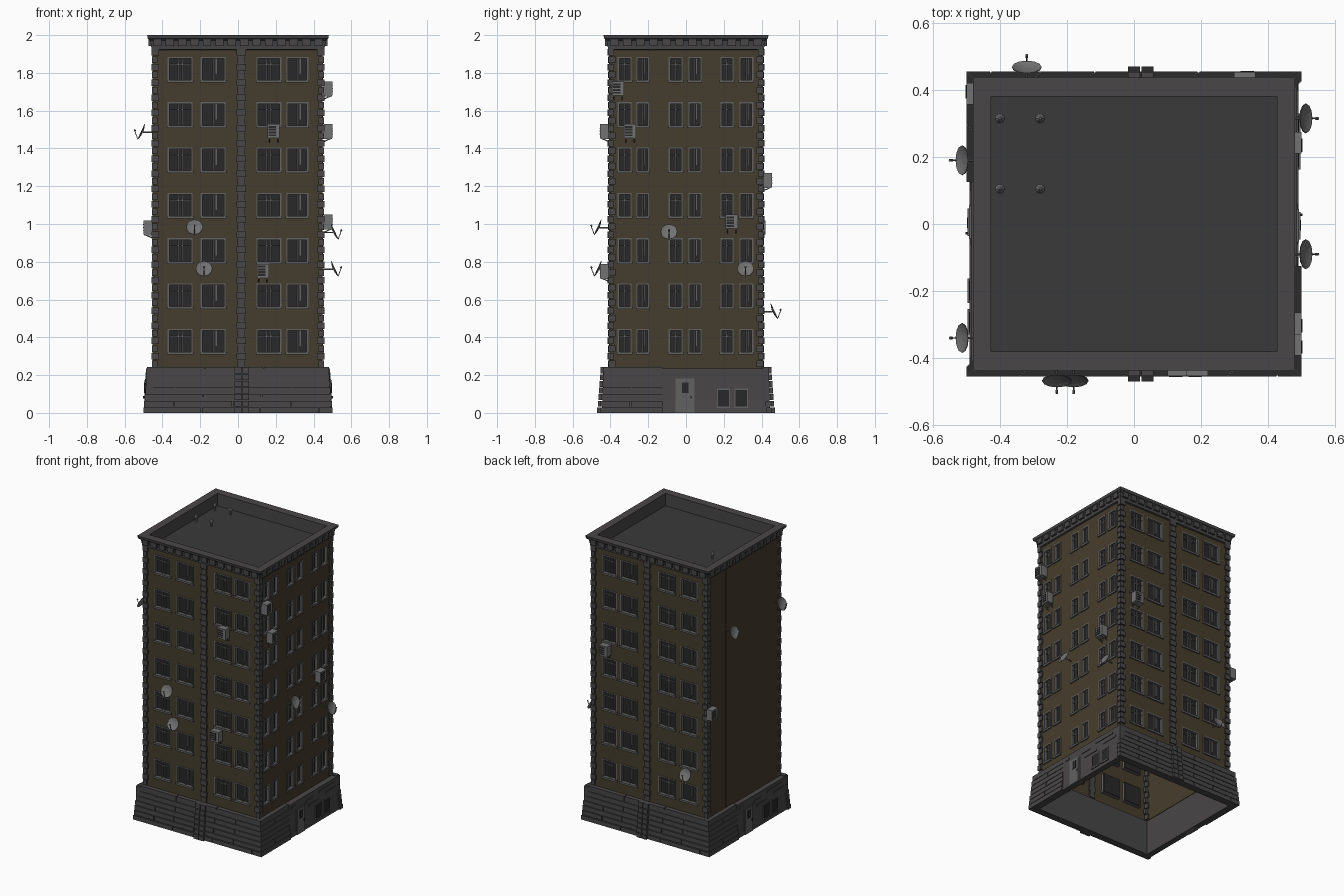
import bpy, bmesh
from math import radians, pi
from mathutils import Matrix, Vector

if "Cube" in bpy.data.objects:
    bpy.data.objects.remove(bpy.data.objects["Cube"])

def mat(name, c):
    m = bpy.data.materials.new(name)
    m.diffuse_color = (*c, 1)
    m.use_nodes = True
    m.node_tree.nodes["Principled BSDF"].inputs["Base Color"].default_value = m.diffuse_color
    return m

BROWN = mat("brown_plaster", (0.060, 0.046, 0.026))
STONE = mat("dark_stone", (0.066, 0.062, 0.064))
ROOF = mat("roof_felt", (0.042, 0.042, 0.042))
FRAME = mat("frame_grey", (0.12, 0.12, 0.12))
GLASS = mat("dark_glass", (0.022, 0.021, 0.021))
METAL = mat("light_metal", (0.17, 0.17, 0.17))

parts = {}
def part(name, m):
    if name not in parts:
        parts[name] = (bmesh.new(), m)
    return parts[name][0]

# Facades: 0 front, 1 right, 2 back, 3 left; local u runs along the wall, d outward
ROT = [Matrix.Rotation(k * pi / 2, 4, 'Z') for k in range(4)]
HX, HY = 0.447, 0.402
DEPTH = [HY, HX, HY, HX]
HALF = [HX, HY, HX, HY]

def box(bm, k, u0, u1, d0, d1, z0, z1):
    M = (ROT[k] @ Matrix.Translation(((u0 + u1) / 2, -(d0 + d1) / 2, (z0 + z1) / 2))
         @ Matrix.Diagonal((abs(u1 - u0), abs(d1 - d0), z1 - z0, 1)))
    bmesh.ops.create_cube(bm, size=1, matrix=M)

def rod(bm, a, b, r, M=Matrix(), r2=None):
    a, b = M @ Vector(a), M @ Vector(b)
    q = (b - a).to_track_quat('Z', 'Y').to_matrix().to_4x4()
    bmesh.ops.create_cone(bm, cap_ends=True, segments=8, radius1=r, radius2=r if r2 is None else r2,
                          depth=(b - a).length, matrix=Matrix.Translation((a + b) / 2) @ q)

def loft(bm, rings, closed=False, fill=False):
    R = [[bm.verts.new((sx * x, sy * y, z)) for sx, sy in ((-1, -1), (1, -1), (1, 1), (-1, 1))]
         for x, y, z in rings]
    for a, b in zip(R, R[1:] + ([R[0]] if closed else [])):
        for i in range(4):
            j = (i + 1) % 4
            bm.faces.new((a[i], a[j], b[j], b[i]))
    if fill:
        bm.faces.new(R[-1])

# Walls: a grid of quads that leaves the window openings free
FLOORS = [(0.313 + 0.24 * i, 0.445 + 0.24 * i) for i in range(7)]
front_cols = [(-0.372, -0.24), (-0.198, -0.066), (0.098, 0.23), (0.256, 0.372)]
side_cols = [(-0.362, -0.288), (-0.262, -0.196), (-0.092, -0.018), (0.012, 0.082), (0.182, 0.252), (0.283, 0.357)]
COLS = [front_cols, side_cols, sorted((-b, -a) for a, b in front_cols), []]

def wall(k):
    bm, d = part("walls", BROWN), DEPTH[k]
    us = [-HALF[k]] + [e for c in COLS[k] for e in c] + [HALF[k]]
    zs = [0.235] + [e for f in FLOORS for e in f] + [1.935]
    for i in range(len(us) - 1):
        for j in range(len(zs) - 1):
            if i % 2 and j % 2:
                continue
            q = [(us[i], zs[j]), (us[i + 1], zs[j]), (us[i + 1], zs[j + 1]), (us[i], zs[j + 1])]
            bm.faces.new([bm.verts.new(ROT[k] @ Vector((u, -d, z))) for u, z in q])

def window(k, u0, u1, z0, z1, style):
    f, g, d, t = part("window_frames", FRAME), part("window_glass", GLASS), DEPTH[k], 0.009
    box(g, k, u0, u1, d - 0.024, d - 0.016, z0, z1)
    for a, b in ((u0, u0 + t), (u1 - t, u1)):
        box(f, k, a, b, d - 0.02, d + 0.003, z0, z1)
    box(f, k, u0, u1, d - 0.02, d + 0.003, z1 - t, z1)
    box(f, k, u0 - 0.004, u1 + 0.004, d - 0.02, d + 0.009, z0 - 0.004, z0 + t)
    w = u1 - u0
    for m in ((0.42, 0.58) if style and w > 0.1 else (0.5,)):
        box(f, k, u0 + m * w - 0.004, u0 + m * w + 0.004, d - 0.018, d - 0.006, z0, z1)
    if style:
        box(f, k, u0, u1, d - 0.018, d - 0.008, z1 - 0.042, z1 - 0.036)
    else:
        box(f, k, u0 + 0.6 * w, u0 + 0.66 * w, d - 0.018, d - 0.01, z0 + 0.04, z1)

for k in range(4):
    wall(k)
    for i, (a, b) in enumerate(COLS[k]):
        for z0, z1 in FLOORS:
            window(k, a, b, z0, z1, i % 2 == 0)
# Blank panel on the left wall
box(part("blank_wall_panel", BROWN), 3, -0.2, HY, HX - 0.01, HX + 0.005, 0.235, 1.93)

# Corner quoins and central pilasters
n = 42
h = 1.69 / n
for i in range(n):
    z0 = 0.24 + i * h
    a, b = (0.030, 0.020) if i % 2 else (0.020, 0.030)
    o = 0.011 if i % 2 else 0.008
    for sx in (-1, 1):
        for sy in (-1, 1):
            box(part("corner_quoins", STONE), 0, sx * (HX + o), sx * (HX - a),
                sy * (HY + o), sy * (HY - b), z0 + 0.003, z0 + h - 0.003)
    for k, u in ((0, 0.018), (2, -0.018)):
        w = 0.025 if i % 2 else 0.020
        box(part("central_pilasters", STONE), k, u - w, u + w, HY - 0.01, HY + o + 0.002, z0 + 0.003, z0 + h - 0.003)
for k, u in ((0, 0.018), (2, -0.018)):
    box(part("central_pilasters", STONE), k, u - 0.018, u + 0.018, HY - 0.01, HY + 0.005, 0.24, 1.93)

# Plinth: hollow tapered core with long stone courses
loft(part("plinth_core", STONE), [(0.45, 0.405, 0), (0.491, 0.446, 0), (0.477, 0.432, 0.236),
                                  (0.44, 0.395, 0.236)], closed=True)
rows = 7
rh = 0.242 / rows
for k in range(4):
    bm = part("plinth_courses", STONE)
    for r in range(rows):
        z0, z1 = r * rh, (r + 1) * rh - (0.005 if r < rows - 1 else 0)
        out = 0.053 - 0.018 * r / (rows - 1)
        d, e = DEPTH[k] + out, HALF[k] + out
        u, end = -e, (e if k % 2 == 0 else -0.125)
        step = 0.16 if r % 2 else 0.31
        while u < end:
            v = min(u + step, end)
            if end - v < 0.06:
                v = end
            box(bm, k, u, v - (0.005 if v < end else 0), d - 0.03, d, z0, z1)
            u, step = v, 0.31
        if k % 2 == 0:
            c = 0.02 if k == 0 else -0.02
            for s in (-1, 1):
                box(part("plinth_pilasters", STONE), k, c + s * 0.002, c + s * 0.038, d - 0.02, d + 0.015, z0, z1)

# Entrance side: door, service hatches and patches of exposed stone
for k in (1, 3):
    p, f, g = part("entrance_panel", STONE), part("doors", FRAME), part("hatches", GLASS)
    box(p, k, -0.125, 0.44, 0.45, 0.487, 0, 0.236)
    box(f, k, -0.055, 0.045, 0.45, 0.492, 0, 0.182)
    box(f, k, -0.046, 0.036, 0.45, 0.496, 0, 0.174)
    box(g, k, -0.02, 0.012, 0.48, 0.498, 0.105, 0.16)
    box(g, k, 0.024, 0.031, 0.48, 0.502, 0.075, 0.09)
    for a, b in ((0.17, 0.228), (0.262, 0.322)):
        box(f, k, a - 0.005, b + 0.005, 0.47, 0.490, 0.028, 0.128)
        box(g, k, a, b, 0.47, 0.493, 0.033, 0.122)
        box(f, k, a - 0.008, b + 0.008, 0.47, 0.497, 0.025, 0.033)
    for a, b, z in ((0.06, 0.15, 0.185), (0.2, 0.37, 0.2), (0.28, 0.4, 0.165), (0.09, 0.21, 0.145), (-0.1, -0.06, 0.2)):
        box(p, k, a, b, 0.48, 0.491, z, z + 0.014)

# Cornice with brackets, parapet and roof
loft(part("cornice", STONE), [(0.447, 0.402, 1.922), (0.458, 0.413, 1.925), (0.460, 0.415, 1.945),
                              (0.466, 0.421, 1.972), (0.478, 0.433, 1.982), (0.481, 0.437, 2.0),
                              (0.427, 0.38, 2.0), (0.427, 0.38, 1.912)])
loft(part("roof", ROOF), [(0.44, 0.395, 1.911), (0.43, 0.385, 1.914)], fill=True)
for k in range(4):
    cnt = 14 if k % 2 == 0 else 12
    e = HALF[k] + 0.012
    for i in range(cnt):
        c = -e + (i + 0.5) * 2 * e / cnt
        box(part("cornice_brackets", STONE), k, c - 0.022, c + 0.022, DEPTH[k], DEPTH[k] + 0.027, 1.943, 1.984)

# Roof vents
for x in (-0.40, -0.28):
    for y in (0.315, 0.105):
        bm = part("roof_vents", METAL)
        rod(bm, (x, y, 1.91), (x, y, 1.955), 0.007)
        rod(bm, (x, y, 1.95), (x, y, 1.968), 0.015, r2=0.003)

# Air conditioners on brackets: facade, left edge u, bottom z
for k, u, z in ((0, 0.157, 1.455), (0, 0.10, 0.715), (1, -0.392, 1.68), (1, -0.328, 1.455),
                (1, 0.21, 0.975), (2, -0.363, 1.195), (3, -0.42, 0.945)):
    d, v = DEPTH[k], u + 0.064
    bm, g = part("air_conditioners", METAL), part("air_conditioner_grilles", GLASS)
    box(bm, k, u, v, d + 0.006, d + 0.052, z, z + 0.074)
    box(g, k, u + 0.005, u + 0.045, d + 0.05, d + 0.0535, z + 0.01, z + 0.064)
    for s in range(3):
        box(bm, k, u + 0.005, u + 0.045, d + 0.05, d + 0.055, z + 0.02 + s * 0.015, z + 0.024 + s * 0.015)
    for w in (u + 0.01, v - 0.01):
        box(bm, k, w - 0.003, w + 0.003, d - 0.002, d + 0.05, z - 0.005, z)
        rod(bm, (w, -d, z - 0.022), (w, -d - 0.045, z - 0.002), 0.003, ROT[k])

# Satellite dishes: facade, u, z
for k, u, z in ((0, -0.23, 0.98), (0, -0.18, 0.76), (1, -0.09, 0.955), (1, 0.315, 0.76),
                (2, 0.32, 0.535), (3, -0.19, 1.485), (3, 0.34, 1.485)):
    bm, arm, d = part("satellite_dishes", METAL), part("dish_arms", METAL), DEPTH[k]
    M = ROT[k] @ Matrix.Translation((u, -d - 0.058, z)) @ Matrix.Rotation(radians(65), 4, 'X')
    cone = [[bm.verts.new(M @ (Matrix.Rotation(i * pi / 6, 3, 'Z') @ Vector((r, 0, 5 * r * r))))
             for i in range(12)] for r in (0.015, 0.031, 0.044)]
    bm.faces.new(cone[0])
    for a, b in zip(cone, cone[1:]):
        for i in range(12):
            j = (i + 1) % 12
            bm.faces.new((a[i], a[j], b[j], b[i]))
    rod(arm, (0, -0.043, 0.008), (0, -0.008, 0.044), 0.002, M)
    rod(arm, (0, -0.010, 0.036), (0, -0.005, 0.047), 0.004, M)
    rod(arm, (u, -d + 0.002, z), (u, -d - 0.057, z), 0.0035, ROT[k])

# Turn every part into an object
for name, (bm, m) in parts.items():
    if name == "walls":
        bmesh.ops.remove_doubles(bm, verts=bm.verts, dist=1e-5)
    elif name != "roof":
        bmesh.ops.recalc_face_normals(bm, faces=bm.faces)
    me = bpy.data.meshes.new(name)
    bm.to_mesh(me)
    bm.free()
    me.materials.append(m)
    ob = bpy.data.objects.new(name, me)
    bpy.context.collection.objects.link(ob)
    if name == "satellite_dishes":
        ob.modifiers.new("thickness", 'SOLIDIFY').thickness = 0.002
